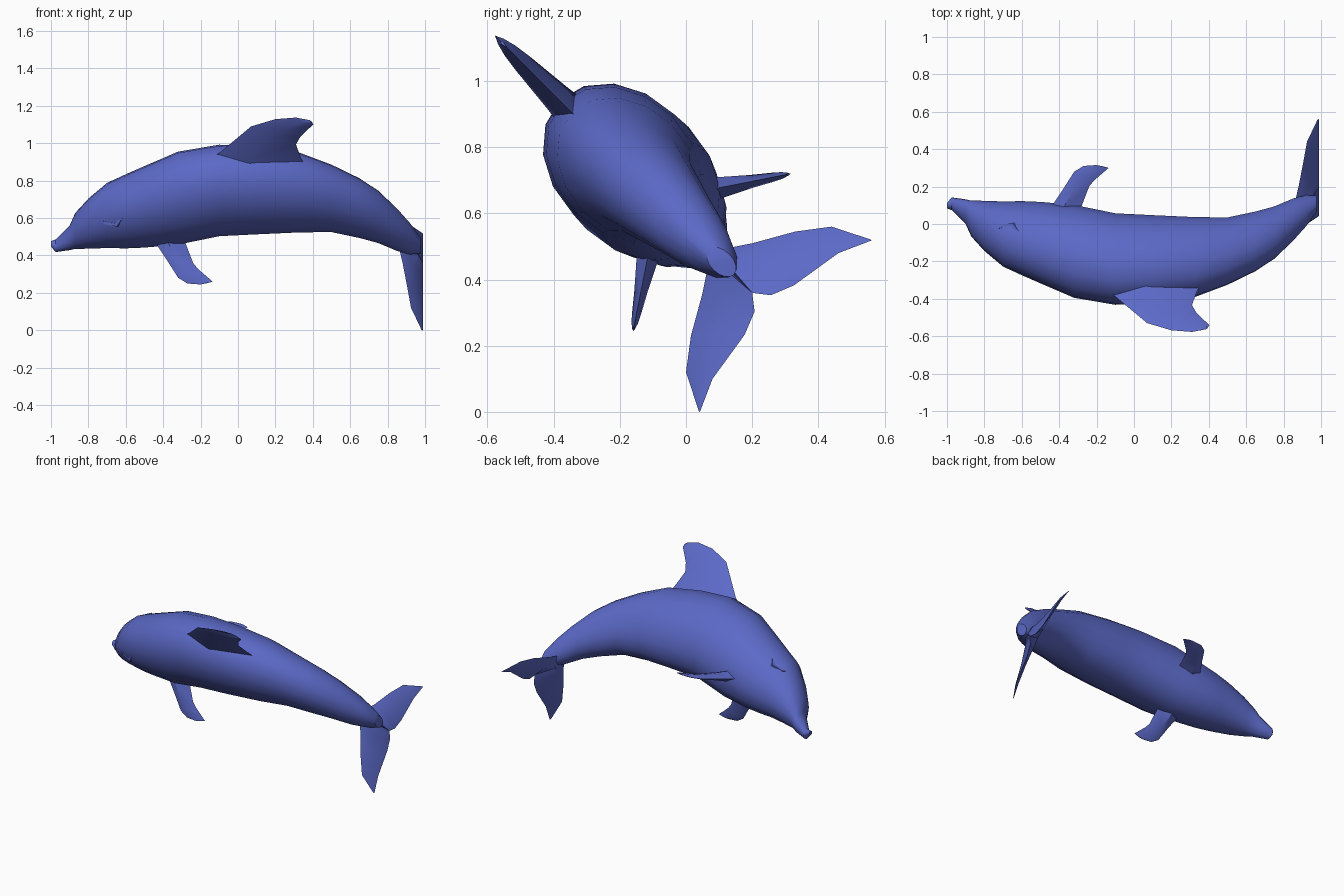
import bpy, bmesh, math
from mathutils import Vector

if "Cube" in bpy.data.objects:
    bpy.data.objects.remove(bpy.data.objects["Cube"])

W0, R2 = 0.396, math.sqrt(2)   # symmetry plane offset; the animal is rolled 45 degrees

blue = bpy.data.materials.new("ocean blue")
blue.diffuse_color = (0.105, 0.141, 0.565, 1)
blue.use_nodes = True
blue.node_tree.nodes["Principled BSDF"].inputs["Base Color"].default_value = blue.diffuse_color


def world(p):
    """(length, sideways, dorsal) -> world, with the 45 degree roll."""
    x, w, u = p
    w += W0
    return Vector((x, (w - u) / R2, (w + u) / R2))


def loft(name, rings, angle=35):
    """Skin closed rings of equal size and cap both ends."""
    bm = bmesh.new()
    vs = [[bm.verts.new(world(p)) for p in r] for r in rings]
    n = len(vs[0])
    for a, b in zip(vs, vs[1:]):
        for i in range(n):
            j = (i + 1) % n
            bm.faces.new((a[i], a[j], b[j], b[i]))
    bm.faces.new(vs[0])
    bm.faces.new(vs[-1])
    bmesh.ops.recalc_face_normals(bm, faces=bm.faces)
    me = bpy.data.meshes.new(name)
    bm.to_mesh(me)
    bm.free()
    me.materials.append(blue)
    ob = bpy.data.objects.new(name, me)
    bpy.context.collection.objects.link(ob)
    bpy.ops.object.select_all(action='DESELECT')
    ob.select_set(True)
    bpy.context.view_layer.objects.active = ob
    bpy.ops.object.shade_smooth_by_angle(angle=math.radians(angle))
    return ob


def fin(name, stations, side=1):
    """Thin blade from (leading point, trailing point, half thickness)."""
    st = [(Vector(a), Vector(b), t) for a, b, t in stations]
    span = (st[-1][0] + st[-1][1]) - (st[0][0] + st[0][1])
    rings = []
    for a, b, t in st:
        n = (b - a).cross(span).normalized() * t
        m = a.lerp(b, 0.4)
        rings.append([(p.x, p.y * side, p.z) for p in (a, m + n, b, m - n)])
    return loft(name, rings, 40)


# Body: position, dorsal centre, mean radius, width factor, height factor
body = [(-1.0, .258, .014, 1.1, .9), (-.975, .243, .034, 1.1, .9),
        (-.90, .303, .066, 1.0, 1.0), (-.87, .355, .096, .95, 1.05),
        (-.80, .410, .134, .93, 1.07), (-.70, .472, .175, .9, 1.09),
        (-.60, .503, .199, .9, 1.09), (-.50, .537, .220, .88, 1.1),
        (-.32, .603, .251, .87, 1.11), (-.10, .661, .247, .87, 1.11),
        (.10, .661, .237, .87, 1.11), (.33, .645, .215, .87, 1.11),
        (.50, .601, .182, .86, 1.12), (.65, .527, .161, .84, 1.14),
        (.75, .461, .142, .82, 1.15), (.85, .364, .115, .8, 1.17),
        (.92, .295, .085, .75, 1.2), (.975, .245, .045, .75, 1.2)]
N = 16
rings = []
for x, u, r, fa, fb in body:
    ring = []
    for i in range(N):
        a = 2 * math.pi * i / N
        ring.append((x, r * fa * math.cos(a), u + r * fb * math.sin(a)))
    rings.append(ring)
loft("body", rings)

# Dorsal fin, swept back
fin("dorsal_fin", [((-.20, 0, .86), (.37, 0, .80), .06),
                   ((-.10, 0, .945), (.33, 0, .93), .045),
                   ((.07, 0, 1.145), (.31, 0, 1.01), .03),
                   ((.20, 0, 1.20), (.335, 0, 1.07), .022),
                   ((.31, 0, 1.212), (.395, 0, 1.15), .012),
                   ((.385, 0, 1.192), (.403, 0, 1.162), .004)])


def flipper_point(x, s):
    return (x, .12 + .216 * s, .431 - .145 * s)


flipper = [(flipper_point(a, s), flipper_point(b, q), t) for a, s, b, q, t in
           [(-.50, -.2, -.26, -.2, .04), (-.44, .14, -.28, .14, .033),
            (-.375, .52, -.24, .55, .02), (-.32, .86, -.215, .67, .014),
            (-.27, .98, -.18, .79, .01), (-.20, 1.0, -.135, .94, .004)]]
fluke = [((.85, 0, .29), (.99, 0, .113), .04),
         ((.88, .106, .219), (.99, .035, .068), .025),
         ((.905, .223, .152), (.99, .105, .04), .014),
         ((.925, .311, .085), (.99, .269, .014), .008),
         ((.98, .366, -.024), (.988, .367, -.03), .001)]

# Paired parts: flippers, tail flukes, brow folds by the eyes
for side, label in ((-1, "right"), (1, "left")):
    fin(label + "_flipper", flipper, side)
    fin(label + "_tail_fluke", fluke, side)
    fin(label + "_eye_fold", [((-.73, .125, .555), (-.69, .13, .53), .012),
                              ((-.66, .153, .565), (-.63, .156, .545), .014),
                              ((-.61, .142, .615), (-.605, .145, .607), .003)], side)
